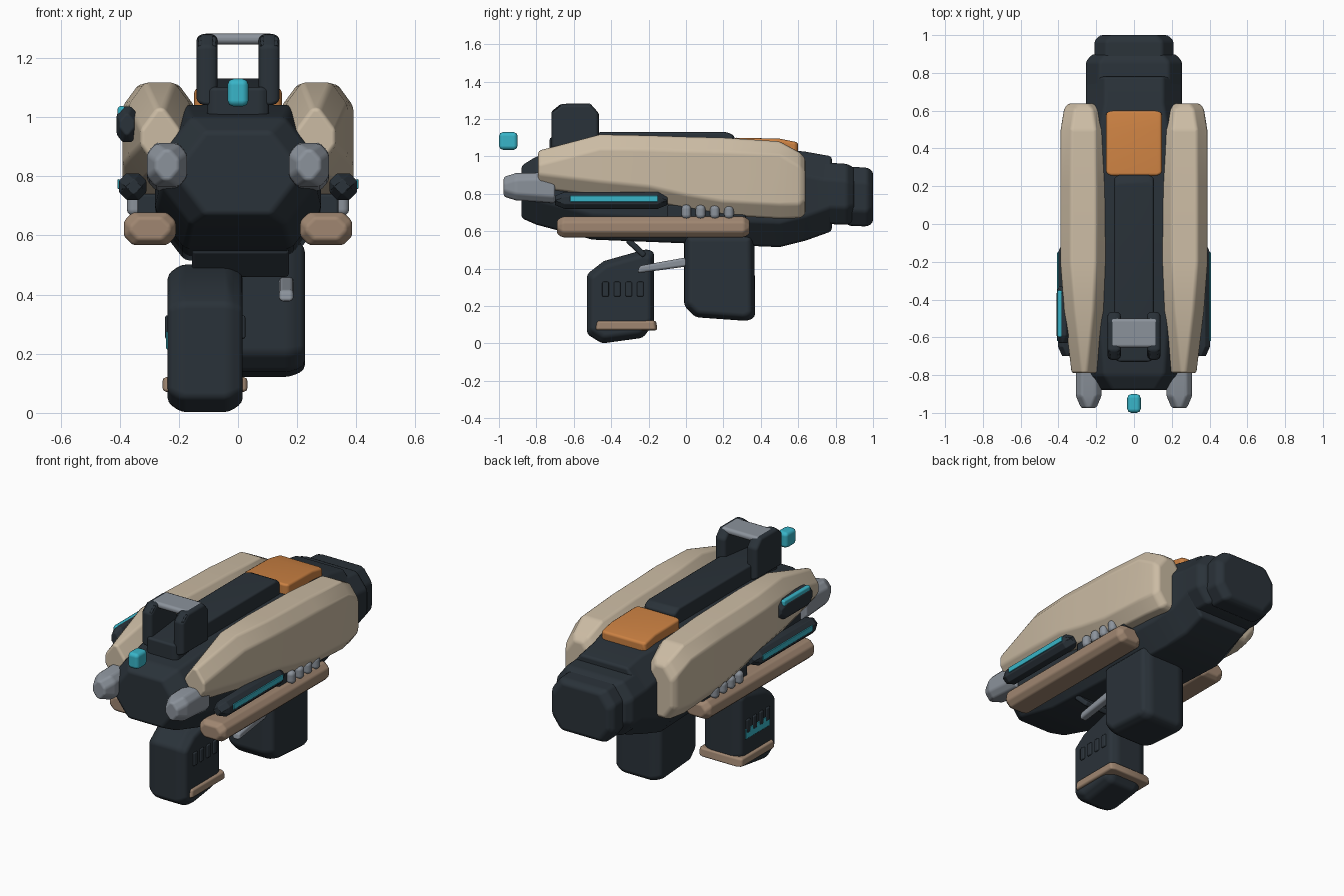
import bpy, bmesh

cube = bpy.data.objects.get("Cube")
if cube:
    bpy.data.objects.remove(cube, do_unlink=True)


def material(name, rgb):
    m = bpy.data.materials.new(name)
    m.use_nodes = True
    m.diffuse_color = (*rgb, 1)
    m.node_tree.nodes["Principled BSDF"].inputs["Base Color"].default_value = (*rgb, 1)
    return m


dark = material("charcoal", (.023, .032, .041))
beige = material("beige", (.6, .5, .37))
tan = material("tan", (.35, .24, .165))
grey = material("grey", (.26, .29, .33))
orange = material("orange", (.6, .22, .055))
cyan = material("cyan", (.04, .46, .58))


def skin(name, rings, mat, bevel, segments=2):
    """Join rings of points into a closed solid and round its edges."""
    bm = bmesh.new()
    loops = [[bm.verts.new(p) for p in ring] for ring in rings]
    n = len(loops[0])
    for a, b in zip(loops, loops[1:]):
        for i in range(n):
            j = (i + 1) % n
            bm.faces.new((a[i], a[j], b[j], b[i]))
    bm.faces.new(loops[0])
    bm.faces.new(loops[-1])
    bmesh.ops.recalc_face_normals(bm, faces=bm.faces)
    for f in bm.faces:
        f.smooth = True
    mesh = bpy.data.meshes.new(name)
    bm.to_mesh(mesh)
    bm.free()
    mesh.materials.append(mat)
    ob = bpy.data.objects.new(name, mesh)
    bpy.context.collection.objects.link(ob)
    if bevel:
        mod = ob.modifiers.new("rounded_edges", 'BEVEL')
        mod.width = bevel
        mod.segments = segments
        mod.limit_method = 'ANGLE'
        mod.angle_limit = .4
        mod.harden_normals = True
    return ob


def loft(name, sections, mat, cx, cz, bevel=.015, side=1):
    """Octagonal sections along y: (y, x0, x1, z0, z1)."""
    rings = []
    for y, x0, x1, z0, z1 in sections:
        pts = [(x0 + cx, z0), (x1 - cx, z0), (x1, z0 + cz), (x1, z1 - cz),
               (x1 - cx, z1), (x0 + cx, z1), (x0, z1 - cz), (x0, z0 + cz)]
        rings.append([(side * x, y, z) for x, z in pts])
    return skin(name, rings, mat, bevel)


def prism(name, profile, x0, x1, mat, chamfer=0, shrink=1, bevel=.015):
    """Side profile (y, z) pushed across x, with narrowed outer faces."""
    cy = sum(p[0] for p in profile) / len(profile)
    cz = sum(p[1] for p in profile) / len(profile)
    steps = [(x0, 1), (x1, 1)]
    if chamfer:
        steps = [(x0, shrink), (x0 + chamfer, 1), (x1 - chamfer, 1), (x1, shrink)]
    rings = [[(x, cy + (y - cy) * k, cz + (z - cz) * k) for y, z in profile]
             for x, k in steps]
    return skin(name, rings, mat, bevel)


def block(name, xs, ys, zs, mat, bevel=.02, segments=2):
    (x0, x1), (y0, y1), (z0, z1) = xs, ys, zs
    x0, x1 = sorted((x0, x1))
    rings = [[(x, y0, z0), (x, y1, z0), (x, y1, z1), (x, y0, z1)] for x in (x0, x1)]
    return skin(name, rings, mat, bevel, segments)


# Central body and stepped tail
loft("body", [(-.88, -.21, .21, .67, .95), (-.8, -.26, .26, .635, 1.0),
              (-.5, -.28, .28, .555, 1.04), (.5, -.28, .28, .515, 1.04),
              (.64, -.255, .255, .55, 1.025), (.78, -.255, .255, .6, 1.0)],
     dark, .1, .13, .02)
loft("tail_step", [(.7, -.255, .255, .64, .97), (.86, -.255, .255, .635, .96),
                   (.9, -.22, .22, .65, .94)], dark, .07, .09)
loft("tail_cap", [(.86, -.21, .21, .63, .945), (.97, -.21, .21, .625, .94),
                  (1.0, -.18, .18, .645, .92)], dark, .06, .08)

# Top rail, cover and sight
prism("top_rail", [(-.73, 1.0), (-.73, 1.1), (-.45, 1.13), (.22, 1.13),
                   (.26, 1.11), (.26, 1.0)], -.105, .105, dark, .025, .97, .012)
prism("rear_cover", [(.255, 1.0), (.255, 1.1), (.5, 1.095), (.6, 1.075), (.6, 1.0)],
      -.148, .148, orange, .025, .93, .015)
post = [(-.72, 1.04), (-.72, 1.24), (-.67, 1.28), (-.51, 1.28), (-.465, 1.23), (-.465, 1.04)]
for s, word in ((-1, "right"), (1, "left")):
    a, b = sorted((s * .07, s * .14))
    prism("sight_post_" + word, post, a, b, dark, .02, .92, .012)
block("sight_bar", (-.125, .125), (-.655, -.5), (1.245, 1.283), grey, .018)
block("sight_bead", (-.036, .036), (-1.0, -.9), (1.035, 1.13), cyan, .022)

# Paired side parts
for s, word in ((-1, "right"), (1, "left")):
    loft("side_panel_" + word,
         [(-.79, .195, .33, .83, 1.03), (-.46, .16, .37, .79, 1.117),
          (-.2, .147, .39, .765, 1.112), (.0, .145, .39, .72, 1.105),
          (.2, .145, .39, .685, 1.1), (.5, .148, .388, .667, 1.08),
          (.61, .165, .37, .67, 1.02), (.638, .19, .35, .69, .99)],
         beige, .055, .075, .018, s)
    loft("front_lug_" + word,
         [(-.975, .2, .28, .785, .89), (-.91, .172, .308, .765, .91),
          (-.7, .172, .308, .75, .915)], grey, .03, .035, .012, s)
    loft("lower_rail_" + word,
         [(-.69, .23, .365, .585, .66), (-.66, .21, .386, .567, .678),
          (.31, .21, .386, .567, .678), (.34, .23, .365, .585, .66)],
         tan, .03, .03, .01, s)
    loft("light_pod_" + word,
         [(-.7, .325, .38, .74, .79), (-.65, .31, .402, .72, .81),
          (-.15, .31, .402, .72, .81), (-.1, .325, .38, .74, .79)],
         dark, .025, .025, .008, s)
    block("light_strip_" + word, (s * .399, s * .407), (-.62, -.15), (.757, .79), cyan, .003)
    block("fin_mount_" + word, (s * .22, s * .34), (-.1, .32), (.64, .74), dark, .01)
    for i in range(4):
        y = .002 + i * .076
        block("cooling_fin_" + word, (s * .32, s * .376), (y - .026, y + .026),
              (.665, .742), grey, .024, 3)

# Extra pod on one side only
loft("upper_pod", [(-.63, -.4, -.35, .94, 1.01), (-.59, -.41, -.34, .915, 1.035),
                   (-.37, -.41, -.34, .915, 1.035), (-.33, -.4, -.35, .94, 1.01)],
     dark, .02, .025, .008)
block("upper_pod_light", (-.407, -.38), (-.6, -.35), (1.0, 1.037), cyan, .01)

# Grip with base band and vents
prism("grip", [(-.53, .05), (-.53, .37), (-.44, .44), (-.21, .505), (-.17, .49),
               (-.17, .11), (-.23, .03), (-.45, .0)], -.238, .016, dark, .045, .87, .018)
prism("grip_band", [(-.49, .07), (-.48, .122), (-.16, .122), (-.152, .07)],
      -.255, .032, tan, .03, .93, .012)
for x in (-.238, .016):
    for i in range(4):
        y = -.43 + i * .062
        block("grip_vent", (x - .009, x + .009), (y - .018, y + .018), (.25, .33),
              dark, .008)
block("grip_light", (-.243, -.234), (-.45, -.22), (.215, .275), cyan, .003)

# Magazine, link rod and guard
prism("magazine", [(-.01, .2), (-.01, .6), (.365, .6), (.37, .14), (.33, .12), (.05, .14)],
      -.08, .227, dark, .05, .87, .02)
prism("link_rod", [(-.26, .375), (-.25, .415), (.03, .465), (.03, .415)],
      .138, .188, grey, bevel=.014)
prism("grip_guard", [(-.325, .545), (-.3, .565), (-.21, .48), (-.23, .455)],
      -.155, .173, dark, bevel=.012)
